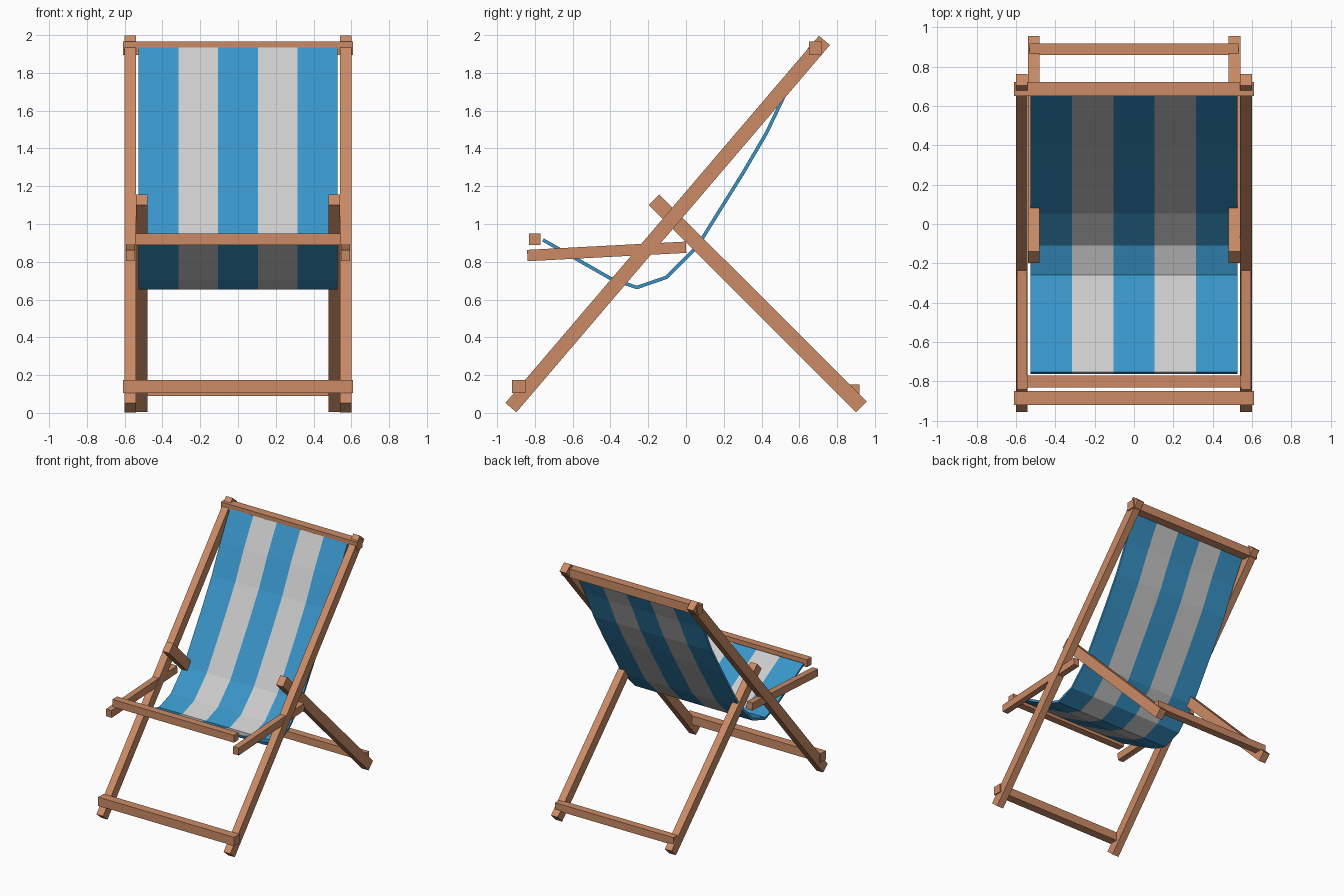
import bpy, math
from mathutils import Matrix

if "Cube" in bpy.data.objects:
    bpy.data.objects.remove(bpy.data.objects["Cube"])


def material(name, rgb):
    m = bpy.data.materials.new(name)
    m.diffuse_color = (*rgb, 1)
    m.use_nodes = True
    m.node_tree.nodes["Principled BSDF"].inputs["Base Color"].default_value = m.diffuse_color
    return m


WOOD = material("wood", (0.60, 0.26, 0.13))
BLUE = material("blue_cloth", (0.04, 0.30, 0.58))
WHITE = material("white_cloth", (0.62, 0.62, 0.62))


def mesh_object(name, verts, faces, mats):
    me = bpy.data.meshes.new(name)
    me.from_pydata(verts, [], faces)
    for m in mats:
        me.materials.append(m)
    ob = bpy.data.objects.new(name, me)
    bpy.context.collection.objects.link(ob)
    return ob


def beam(name, x, a, b, x_width, thick):
    """Square-ended wooden bar in the side plane between (y, z) points a and b."""
    dy, dz = b[0] - a[0], b[1] - a[1]
    bpy.ops.mesh.primitive_cube_add(size=1)
    ob = bpy.context.object
    ob.name = name
    ob.data.transform(Matrix.Diagonal((x_width, math.hypot(dy, dz), thick, 1)))
    ob.location = (x, (a[0] + b[0]) / 2, (a[1] + b[1]) / 2)
    ob.rotation_euler.x = math.atan2(dz, dy)
    ob.data.materials.append(WOOD)


# Side frames
for side, s in (("left", -1), ("right", 1)):
    beam(side + "_main_rail", s * 0.57, (-0.927, 0.028), (0.733, 1.972), 0.06, 0.076)
    beam(side + "_back_leg", s * 0.51, (-0.169, 1.128), (0.928, 0.032), 0.06, 0.08)
    beam(side + "_arm", s * 0.569, (-0.84, 0.833), (0.0, 0.877), 0.05, 0.06)

# Cross bars
for name, width, y, z, t in (
        ("top_bar", 1.22, 0.686, 1.931, 0.07),
        ("front_foot_bar", 1.22, -0.885, 0.14, 0.07),
        ("back_foot_bar", 1.06, 0.888, 0.12, 0.06),
        ("seat_front_bar", 1.09, -0.80, 0.92, 0.06)):
    beam(name, 0, (y - t / 2, z), (y + t / 2, z), width, t)

# Striped cloth sling
path = [(-0.757, 0.916), (-0.60, 0.826), (-0.40, 0.712), (-0.26, 0.664),
        (-0.105, 0.717), (0.06, 0.882), (0.30, 1.267), (0.425, 1.48),
        (0.535, 1.71), (0.655, 1.93)]
N = 5
verts = [(-0.527 + 1.054 * i / N, y, z) for y, z in path for i in range(N + 1)]
faces, stripe = [], []
for j in range(len(path) - 1):
    for i in range(N):
        k = j * (N + 1) + i
        faces.append((k, k + 1, k + N + 2, k + N + 1))
        stripe.append(i % 2)
sling = mesh_object("cloth_sling", verts, faces, [BLUE, WHITE])
for p, s in zip(sling.data.polygons, stripe):
    p.material_index = s
solid = sling.modifiers.new("thickness", 'SOLIDIFY')
solid.thickness = 0.018
solid.offset = 0
solid.use_even_offset = True
